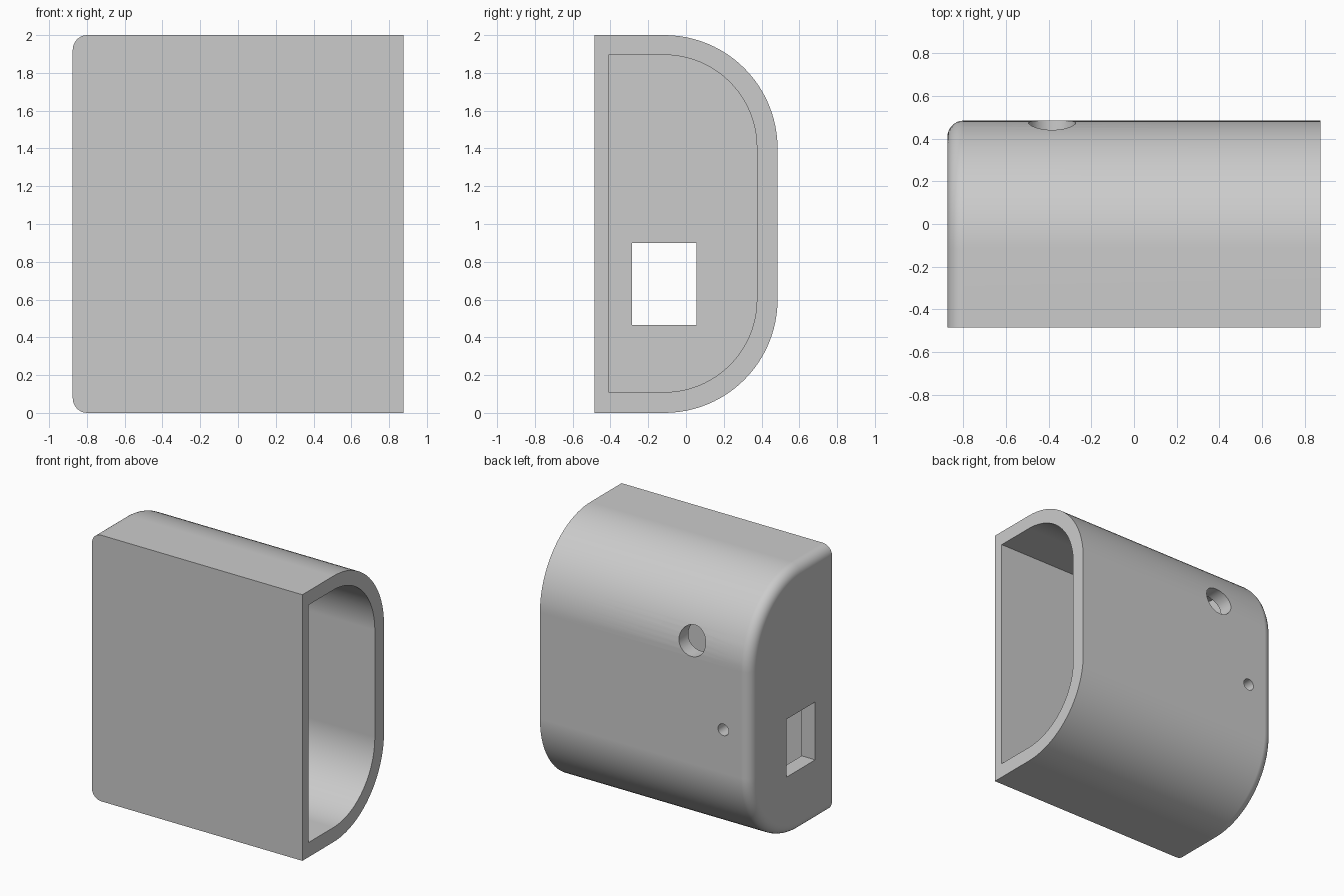
import bpy
import bmesh
from math import sin, cos, pi, radians
from mathutils import Matrix, Vector

if "Cube" in bpy.data.objects:
    bpy.data.objects.remove(bpy.data.objects["Cube"])

HALF_X, FRONT, ARC_Y = 0.875, -0.485, -0.115
STEPS = 24

grey = bpy.data.materials.new("plain grey")
grey.use_nodes = True
grey.diffuse_color = (0.6, 0.6, 0.6, 1)
grey.node_tree.nodes["Principled BSDF"].inputs["Base Color"].default_value = (0.6, 0.6, 0.6, 1)


def make_object(name, bm):
    bmesh.ops.recalc_face_normals(bm, faces=bm.faces)
    mesh = bpy.data.meshes.new(name)
    bm.to_mesh(mesh)
    bm.free()
    mesh.materials.append(grey)
    obj = bpy.data.objects.new(name, mesh)
    bpy.context.collection.objects.link(obj)
    return obj


def d_prism(x0, x1, front, radius, low, high):
    """D-shaped section, flat at the front, extruded along x."""
    section = [(front, low)]
    for centre_z, start in ((low + radius, -pi / 2), (high - radius, 0)):
        for i in range(STEPS + 1):
            a = start + pi / 2 * i / STEPS
            section.append((ARC_Y + radius * cos(a), centre_z + radius * sin(a)))
    section.append((front, high))
    bm = bmesh.new()
    end = bm.faces.new([bm.verts.new((x0, y, z)) for y, z in section])
    extruded = bmesh.ops.extrude_face_region(bm, geom=[end], use_keep_orig=True)
    moved = [v for v in extruded["geom"] if isinstance(v, bmesh.types.BMVert)]
    bmesh.ops.translate(bm, verts=moved, vec=(x1 - x0, 0, 0))
    bmesh.ops.recalc_face_normals(bm, faces=bm.faces)
    return bm


def box_cutter(name, low, high):
    low, high = Vector(low), Vector(high)
    bm = bmesh.new()
    bmesh.ops.create_cube(bm, size=1, matrix=Matrix.Translation((low + high) / 2)
                          @ Matrix.Diagonal((*(high - low), 1)))
    return make_object(name, bm)


def round_cutter(name, x, z, radius):
    bm = bmesh.new()
    bmesh.ops.create_cone(bm, cap_ends=True, segments=48, radius1=radius, radius2=radius,
                          depth=0.5, matrix=Matrix.Translation((x, 0.45, z))
                          @ Matrix.Rotation(pi / 2, 4, "X"))
    return make_object(name, bm)


# Outer body, with its closed end rounded everywhere but along the flat front
bm = d_prism(-HALF_X, HALF_X, FRONT, 0.6, 0, 2)
rim = [e for e in bm.edges
       if all(v.co.x < -HALF_X + 0.001 for v in e.verts)
       and not all(v.co.y < FRONT + 0.001 for v in e.verts)]
bmesh.ops.bevel(bm, geom=rim, offset=0.077, offset_type="OFFSET", segments=8,
                profile=0.5, affect="EDGES", clamp_overlap=False)
housing = make_object("housing", bm)

# Cavity, cable window and two round holes
cutters = [
    make_object("cavity_cutter", d_prism(-0.762, 1.0, -0.41, 0.49, 0.11, 1.895)),
    box_cutter("window_cutter", (-1.0, -0.285, 0.465), (-0.6, 0.055, 0.9)),
    round_cutter("large_hole_cutter", -0.384, 1.515, 0.11),
    round_cutter("small_hole_cutter", -0.65, 0.925, 0.044),
]

bpy.ops.object.select_all(action="DESELECT")
bpy.context.view_layer.objects.active = housing
housing.select_set(True)
for cutter in cutters:
    cut = housing.modifiers.new(cutter.name, "BOOLEAN")
    cut.operation = "DIFFERENCE"
    cut.solver = "EXACT"
    cut.object = cutter
    bpy.ops.object.modifier_apply(modifier=cut.name)
    bpy.data.objects.remove(cutter)

# Smooth curves, crisp edges and even shading on the flats
bpy.ops.object.shade_smooth_by_angle(angle=radians(30))
even = housing.modifiers.new("even_shading", "WEIGHTED_NORMAL")
even.keep_sharp = True
